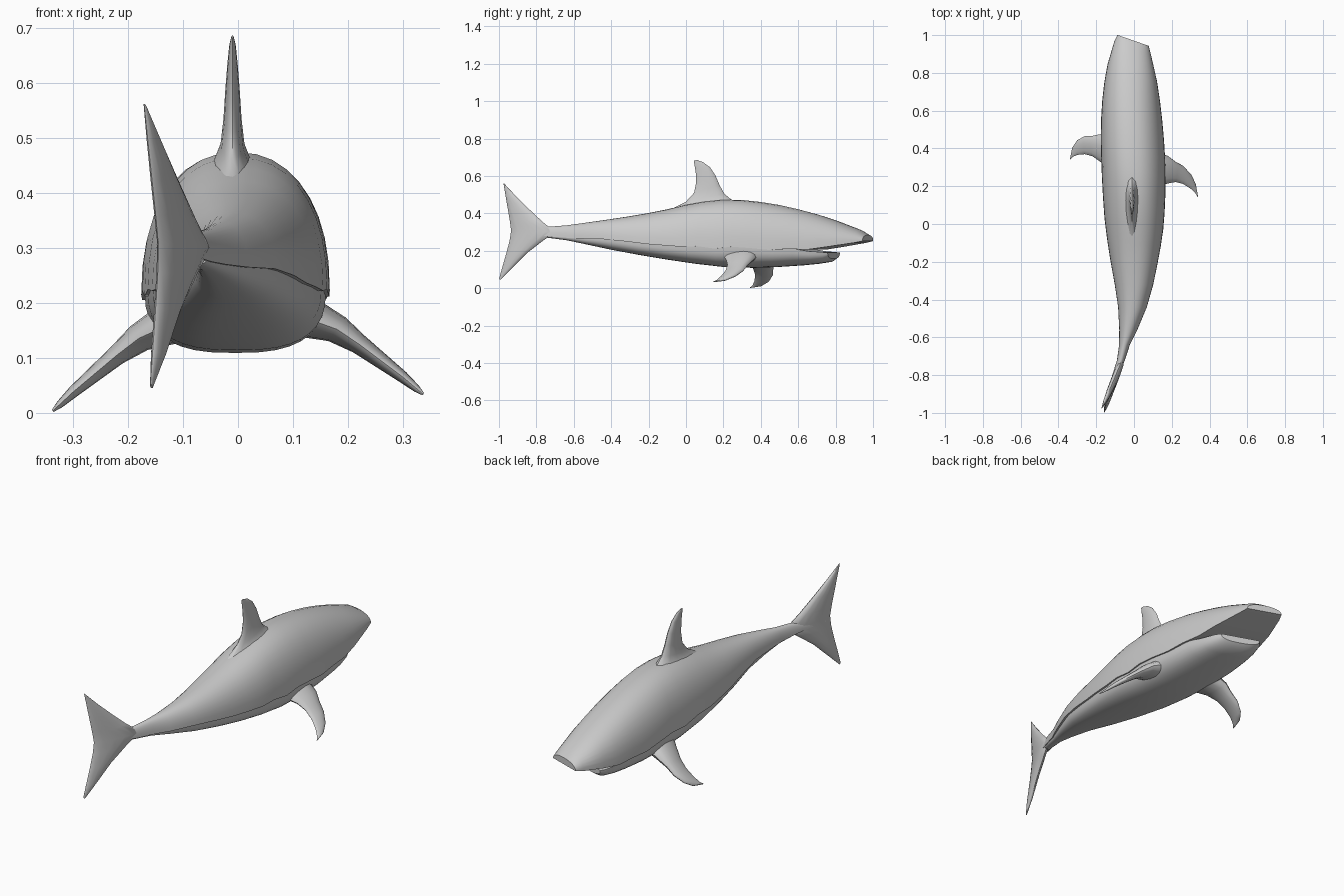
import bpy, bmesh, math
from mathutils import Vector


def loft(name, rings):
    """Skin a list of equal-length closed rings and cap both ends."""
    bm = bmesh.new()
    vs = [[bm.verts.new(p) for p in r] for r in rings]
    n = len(vs[0])
    for a, b in zip(vs, vs[1:]):
        for i in range(n):
            j = (i + 1) % n
            bm.faces.new((a[i], a[j], b[j], b[i]))
    bm.faces.new(vs[0])
    bm.faces.new(vs[-1])
    bmesh.ops.recalc_face_normals(bm, faces=bm.faces)
    me = bpy.data.meshes.new(name)
    bm.to_mesh(me)
    bm.free()
    ob = bpy.data.objects.new(name, me)
    bpy.context.collection.objects.link(ob)
    bpy.ops.object.select_all(action='DESELECT')
    ob.select_set(True)
    bpy.context.view_layer.objects.active = ob
    bpy.ops.object.shade_smooth_by_angle(angle=math.radians(45))
    return ob


def half_ring(y, xl, xr, z_edge, z_far, power, segs=18):
    """Half super-ellipse, yawed towards the head end."""
    cx, hw = (xl + xr) / 2, (xr - xl) / 2
    yaw = -0.35 * min(1, max(0, (y + 0.3) / 0.6))
    pts = []
    for i in range(segs + 1):
        a = math.pi * i / segs
        c, s = math.cos(a), max(0, math.sin(a))
        x = math.copysign(abs(c) ** (2 / power), c) * hw
        pts.append((cx + x, y + yaw * x, z_edge + (z_far - z_edge) * s ** (2 / power)))
    return pts


def fin(name, stations, normal):
    """Each station: leading point, trailing point, thickness."""
    rings = []
    for le, te, t in stations:
        le, te, ring = Vector(le), Vector(te), []
        for i in range(14):
            a = 2 * math.pi * i / 14
            u = (1 - math.cos(a)) / 2
            ring.append(le.lerp(te, u) + Vector(normal) * (t / 2 * math.sin(a) * (1.15 - 0.4 * u)))
        rings.append(ring)
    return loft(name, rings)


# Upper body shell: y, left x, right x, lower edge z, top z
back = [
    (0.972, -0.088, 0.078, 0.252, 0.285), (0.93, -0.105, 0.09, 0.243, 0.312),
    (0.80, -0.14, 0.122, 0.222, 0.362), (0.70, -0.157, 0.138, 0.207, 0.395),
    (0.60, -0.168, 0.15, 0.21, 0.422), (0.50, -0.174, 0.159, 0.205, 0.445),
    (0.40, -0.176, 0.165, 0.215, 0.461), (0.30, -0.174, 0.167, 0.222, 0.472),
    (0.20, -0.17, 0.166, 0.212, 0.474), (0.10, -0.164, 0.162, 0.225, 0.464),
    (0.0, -0.156, 0.155, 0.222, 0.446), (-0.10, -0.142, 0.142, 0.229, 0.422),
    (-0.20, -0.125, 0.125, 0.236, 0.402), (-0.32, -0.102, 0.102, 0.25, 0.382),
    (-0.44, -0.084, 0.068, 0.262, 0.364), (-0.56, -0.078, 0.018, 0.265, 0.347),
    (-0.64, -0.079, -0.022, 0.27, 0.336), (-0.72, -0.09, -0.048, 0.275, 0.33),
    (-0.80, -0.115, -0.08, 0.285, 0.325), (-0.90, -0.143, -0.12, 0.29, 0.315)]
loft("upper_body", [half_ring(*r, 2.25) for r in back])

# Belly and lower jaw: y, left x, right x, upper edge z, bottom z
belly = [
    (0.79, -0.1, 0.085, 0.19, 0.158), (0.765, -0.118, 0.1, 0.193, 0.14),
    (0.70, -0.138, 0.12, 0.198, 0.13), (0.62, -0.155, 0.138, 0.212, 0.122),
    (0.50, -0.166, 0.152, 0.215, 0.114), (0.36, -0.17, 0.16, 0.226, 0.109),
    (0.20, -0.164, 0.16, 0.226, 0.114), (0.05, -0.155, 0.152, 0.23, 0.131),
    (-0.10, -0.134, 0.134, 0.235, 0.153), (-0.25, -0.107, 0.107, 0.245, 0.178),
    (-0.40, -0.08, 0.072, 0.265, 0.206), (-0.54, -0.073, 0.018, 0.272, 0.236),
    (-0.64, -0.075, -0.026, 0.277, 0.257), (-0.74, -0.094, -0.056, 0.285, 0.27)]
loft("belly_and_jaw", [half_ring(*r, 2.7) for r in belly])

# Dorsal fin: leading y, leading z, trailing y, trailing z, thickness
dorsal = [
    (0.29, 0.45, -0.12, 0.40, 0.12), (0.24, 0.476, -0.06, 0.432, 0.07),
    (0.205, 0.505, 0.0, 0.463, 0.045), (0.18, 0.55, 0.043, 0.51, 0.034),
    (0.158, 0.602, 0.054, 0.565, 0.027), (0.128, 0.647, 0.052, 0.62, 0.019),
    (0.09, 0.675, 0.045, 0.66, 0.012), (0.055, 0.686, 0.042, 0.682, 0.004)]
fin("dorsal_fin", [((-0.01, a, b), (-0.01, c, d), t) for a, b, c, d, t in dorsal], (1, 0, 0))

# Pectoral fins: x, z, leading y, trailing y, thickness (left one swung forward)
pectoral = [
    (0.13, 0.17, 0.38, 0.2, 0.08), (0.18, 0.152, 0.36, 0.215, 0.055),
    (0.22, 0.125, 0.33, 0.222, 0.038), (0.26, 0.095, 0.308, 0.212, 0.03),
    (0.30, 0.065, 0.265, 0.187, 0.022), (0.325, 0.044, 0.215, 0.163, 0.014),
    (0.337, 0.034, 0.15, 0.143, 0.005)]
for side, name in ((1, "right_pectoral_fin"), (-1, "left_pectoral_fin")):
    st = []
    for x, z, le, te, t in pectoral:
        dy, dz = (0, 0) if side > 0 else (0.02 + 0.53 * x, -0.09 * x)
        st.append(((side * x, le + dy, z + dz), (side * x, te + dy, z + dz), t))
    fin(name, st, (side * 0.6, 0, 0.8))

# Tail fluke, lower tip to upper tip: leading y, z, trailing y, z, thickness
tail = [
    (-0.992, 0.045, -0.999, 0.052, 0.005), (-0.93, 0.108, -0.983, 0.11, 0.022),
    (-0.85, 0.188, -0.96, 0.19, 0.03), (-0.77, 0.25, -0.943, 0.255, 0.036),
    (-0.70, 0.30, -0.935, 0.308, 0.04), (-0.77, 0.358, -0.942, 0.36, 0.036),
    (-0.84, 0.424, -0.953, 0.425, 0.03), (-0.91, 0.493, -0.965, 0.495, 0.02),
    (-0.968, 0.555, -0.976, 0.562, 0.005)]


def tail_x(y, z):
    return -0.063 + 0.38 * (y + 0.72) - 0.04 * (z - 0.3)


fin("tail_fluke", [((tail_x(a, b), a, b), (tail_x(c, d), c, d), t) for a, b, c, d, t in tail],
    (0.93, -0.36, 0))
